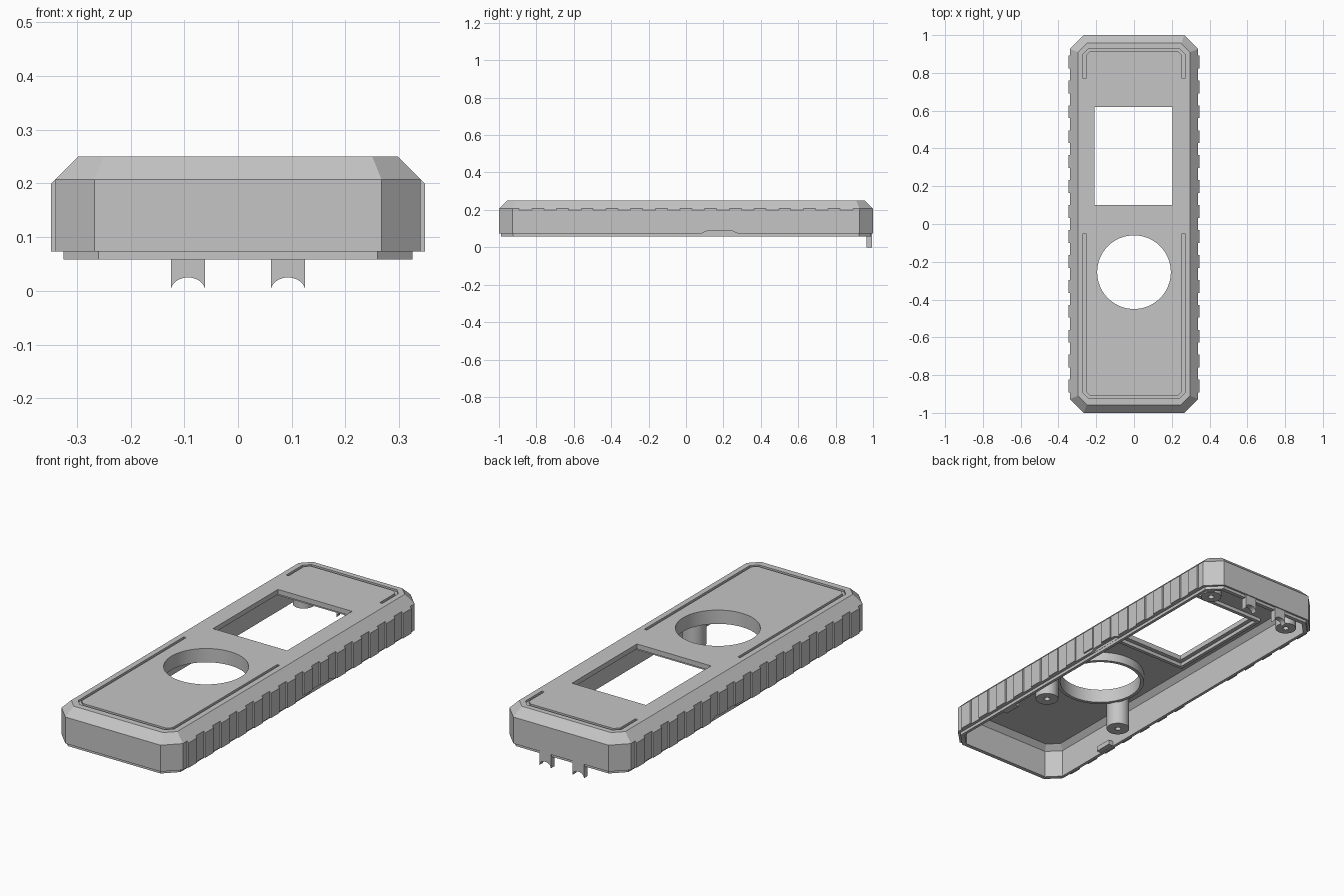
import bpy, bmesh, math

cube = bpy.data.objects.get("Cube")
if cube:
    bpy.data.objects.remove(cube, do_unlink=True)

grey = bpy.data.materials.new("case grey")
grey.use_nodes = True
grey.diffuse_color = (0.56, 0.56, 0.56, 1)
grey.node_tree.nodes["Principled BSDF"].inputs["Base Color"].default_value = (0.56, 0.56, 0.56, 1)


def make(name, bm):
    bmesh.ops.recalc_face_normals(bm, faces=bm.faces)
    mesh = bpy.data.meshes.new(name)
    bm.to_mesh(mesh)
    bm.free()
    mesh.materials.append(grey)
    ob = bpy.data.objects.new(name, mesh)
    bpy.context.collection.objects.link(ob)
    return ob


def loft(name, rings, closed=False):
    """Bridge rings of points; cap the ends, or join last to first."""
    bm = bmesh.new()
    loops = [[bm.verts.new(p) for p in r] for r in rings]
    n = len(loops[0])
    pairs = list(zip(loops, loops[1:]))
    if closed:
        pairs.append((loops[-1], loops[0]))
    else:
        bm.faces.new(loops[0])
        bm.faces.new(loops[-1])
    for a, b in pairs:
        for i in range(n):
            j = (i + 1) % n
            bm.faces.new((a[i], a[j], b[j], b[i]))
    return make(name, bm)


def octagon(hx, hy, c, z):
    quarter = [(hx, hy - c), (hx - c, hy)]
    half = quarter + [(-x, y) for x, y in reversed(quarter)]
    return [(x, y, z) for x, y in half] + [(-x, -y, z) for x, y in half]


def circle(x, y, r, z, n):
    return [(x + r * math.cos(math.tau * i / n), y + r * math.sin(math.tau * i / n), z) for i in range(n)]


def rect(x0, x1, y0, y1, z):
    return [(x0, y0, z), (x1, y0, z), (x1, y1, z), (x0, y1, z)]


def box(name, x0, x1, y0, y1, z0, z1):
    return loft(name, [rect(x0, x1, y0, y1, z0), rect(x0, x1, y0, y1, z1)])


def smooth(ob):
    bpy.ops.object.select_all(action="DESELECT")
    ob.select_set(True)
    bpy.context.view_layer.objects.active = ob
    bpy.ops.object.shade_smooth_by_angle(angle=math.radians(30))


def tube(name, x, y, outer, inner, z0, z1, n=32):
    ob = loft(name, [circle(x, y, r, z, n) for r, z in
                     ((outer, z0), (outer, z1), (inner, z1), (inner, z0))], closed=True)
    smooth(ob)
    return ob


def cut(ob, cutter):
    cutter.hide_render = True
    cutter.hide_viewport = True
    cutter.display_type = "WIRE"
    mod = ob.modifiers.new(cutter.name, "BOOLEAN")
    mod.operation = "DIFFERENCE"
    mod.solver = "EXACT"
    mod.object = cutter


# Hollow case: lip, walls, bevel and top, then the inside surface
case = loft("case_shell", [
    octagon(.285, .945, .05, .225),
    octagon(.31, .97, .06, .2),
    octagon(.31, .97, .06, .058),
    octagon(.325, .99, .065, .058),
    octagon(.325, .99, .065, .073),
    octagon(.34, 1, .073, .073),
    octagon(.34, 1, .073, .207),
    octagon(.297, .957, .047, .25)])

# Screen window and round opening
cut(case, box("window_cutter", -.21, .205, .1, .62, .15, .3))
cut(case, loft("round_cutter", [circle(0, -.255, .195, z, 64) for z in (.15, .3)]))

# Decorative grooves following the edge of the top face
for name, end, start, side in (("back_groove_cutter", .93, .77, 1), ("front_groove_cutter", .925, .05, -1)):
    outer = [(.269, start), (.269, end - .03), (.239, end)]
    inner = [(.255, start), (.255, end - .037), (.232, end - .016)]
    u = outer + [(-x, y) for x, y in reversed(outer)] + [(-x, y) for x, y in inner] + list(reversed(inner))
    cut(case, loft(name, [[(x, y * side, z) for x, y in u] for z in (.24, .3)]))

# Pry notch in the lower edge of each side
for s, side in ((1, "left"), (-1, "right")):
    notch = [(.08, .073), (.11, .086), (.25, .086), (.28, .073)]
    cut(case, loft(side + "_notch_cutter", [[(s * x, y, z) for y, z in notch] for x in (.326, .4)]))

# Grip ribs along both sides
rib = [(.33, .073), (.348, .073), (.348, .199), (.34, .207), (.33, .207)]
for s, side in ((1, "left"), (-1, "right")):
    for i in range(14):
        y = (i - 6.5) * .132
        # ribs above the notch start higher
        low = .088 if .05 < y < .31 else .073
        loft(f"{side}_grip_rib_{i + 1}",
             [[(s * x, y + d, max(z, low)) for x, z in rib] for d in (-.034, .034)])

# Collar under the round opening
tube("round_collar", 0, -.255, .212, .195, .18, .226, 64)

# Ridge around the window on the inside
loft("window_ridge", [rect(-a, a, b, c, z) for a, b, c, z in (
    (.25, .06, .66, .207), (.25, .06, .66, .226),
    (.232, .078, .642, .226), (.232, .078, .642, .207))], closed=True)

# Screw bosses and side clips
for s, side in ((1, "left"), (-1, "right")):
    tube(side + "_front_boss", s * .225, -.39, .055, .014, .062, .226)
    tube(side + "_back_boss", s * .237, .865, .05, .014, .075, .226)
    x0, x1 = sorted((s * .285, s * .312))
    box(side + "_clip", x0, x1, -.62, -.53, .06, .085)

# Hooked tabs at the back, each with an arched foot
for s, side in ((1, "left"), (-1, "right")):
    cx, r = s * .093, .032
    arch = [(cx + r * math.cos(math.pi * i / 16), .025 * math.sin(math.pi * i / 16)) for i in range(17)]
    outline = arch + [(cx - r, .15), (cx + r, .15)]
    smooth(loft(side + "_back_tab", [[(x, y, z) for x, z in outline] for y in (.965, .995)]))
